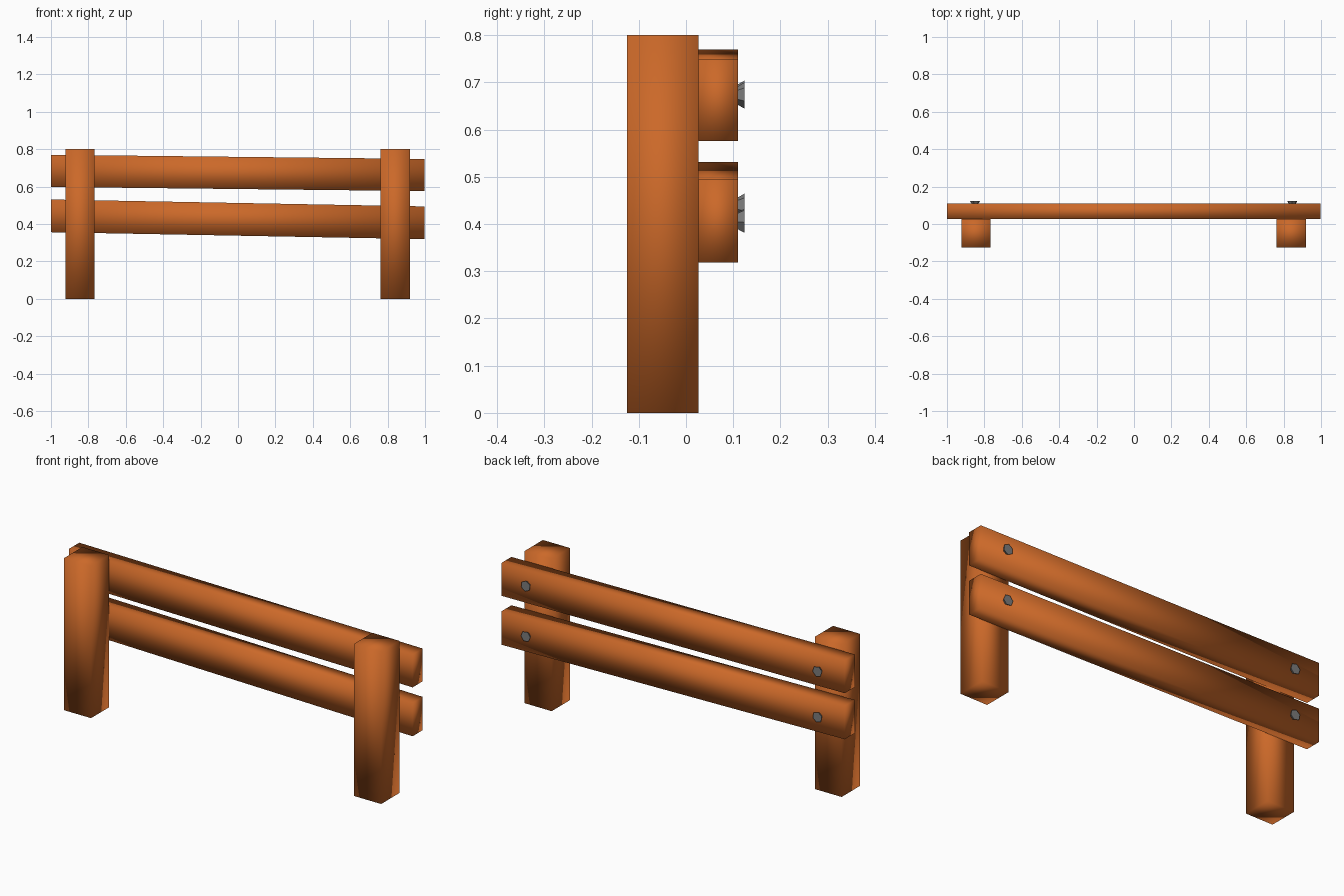
import bpy, bmesh, math

if "Cube" in bpy.data.objects:
    bpy.data.objects.remove(bpy.data.objects["Cube"])


def material(name, rgb):
    m = bpy.data.materials.new(name)
    m.diffuse_color = (*rgb, 1)
    m.use_nodes = True
    m.node_tree.nodes["Principled BSDF"].inputs["Base Color"].default_value = m.diffuse_color
    return m


wood = material("orange_wood", (0.60, 0.14, 0.022))
metal = material("grey_metal", (0.2, 0.2, 0.2))


def finish(name, bm, mat, smooth):
    bmesh.ops.recalc_face_normals(bm, faces=bm.faces)
    for f in bm.faces:
        f.smooth = smooth
    me = bpy.data.meshes.new(name)
    bm.to_mesh(me)
    bm.free()
    me.materials.append(mat)
    ob = bpy.data.objects.new(name, me)
    bpy.context.collection.objects.link(ob)


def beam(name, x0, x1, y0, y1, z0, z1, drop=0):
    """Soft-shaded box whose right end is lowered by drop."""
    bm = bmesh.new()
    bmesh.ops.create_cube(bm, size=1)
    for v in bm.verts:
        right = v.co.x > 0
        v.co.x = x1 if right else x0
        v.co.y = y1 if v.co.y > 0 else y0
        v.co.z = (z1 if v.co.z > 0 else z0) - (drop if right else 0)
    finish(name, bm, wood, True)


def bolt(name, x, z, turn):
    """Six-sided bolt head, wider on the outside."""
    bm = bmesh.new()
    bmesh.ops.create_cone(bm, cap_ends=True, segments=6, radius1=0.018,
                          radius2=0.028, depth=0.017)
    for v in bm.verts:
        px, py, pz = v.co
        c, s = math.cos(turn), math.sin(turn)
        v.co = (x + px * c - py * s, 0.1155 + pz, z + px * s + py * c)
    finish(name, bm, metal, False)


# Posts
beam("left_post", -0.923, -0.767, -0.125, 0.026, 0, 0.8)
beam("right_post", 0.763, 0.92, -0.125, 0.026, 0, 0.8)

# Sloping rails on the back of the posts
beam("upper_rail", -1, 0.997, 0.026, 0.11, 0.598, 0.77, 0.022)
beam("lower_rail", -1, 0.997, 0.026, 0.11, 0.356, 0.531, 0.037)

# Bolts through the rails
bolt("upper_left_bolt", -0.85, 0.677, 0.3)
bolt("upper_right_bolt", 0.846, 0.672, 0.1)
bolt("lower_left_bolt", -0.85, 0.437, 0.2)
bolt("lower_right_bolt", 0.846, 0.407, 0.4)
